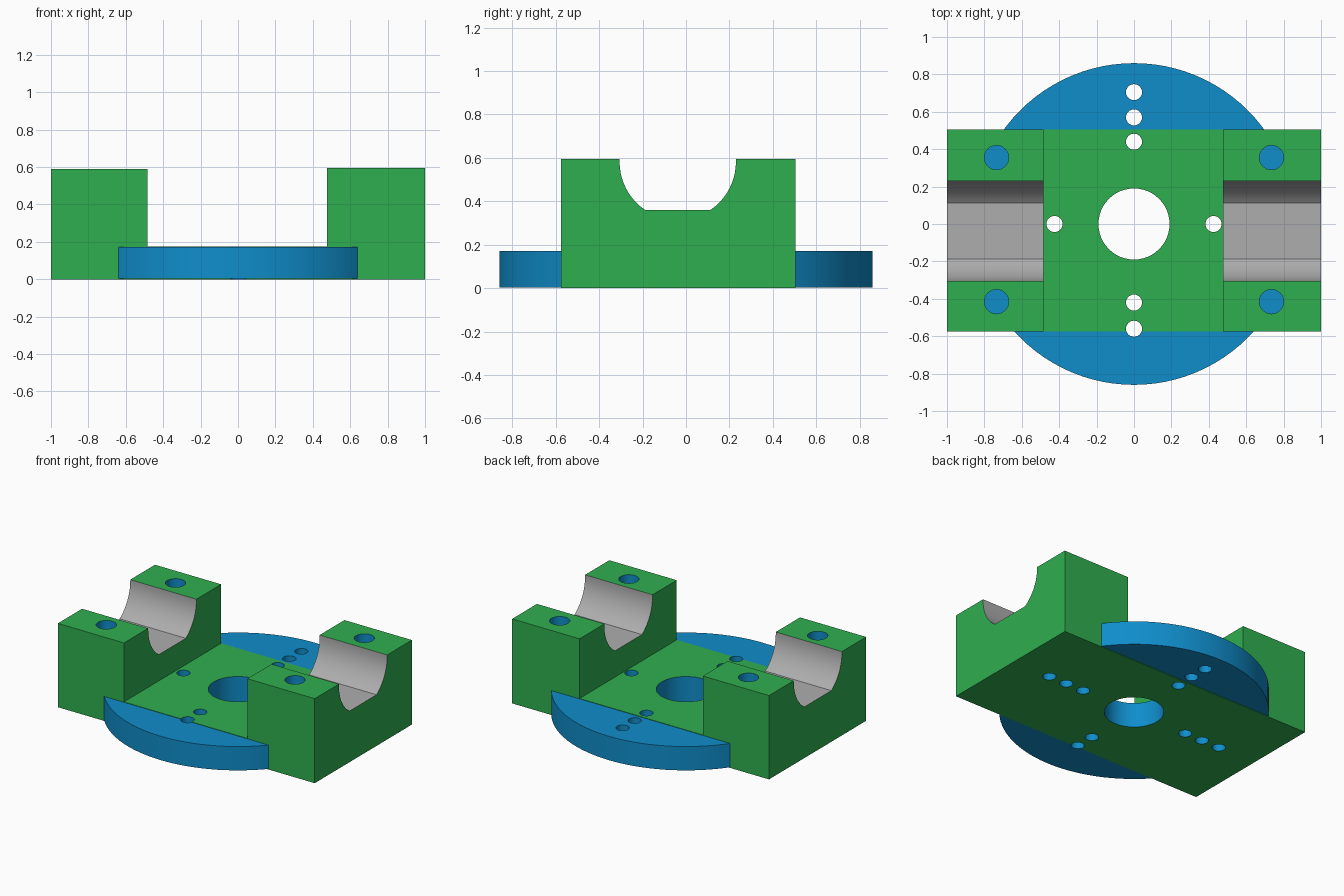
import bpy, bmesh, math

if "Cube" in bpy.data.objects:
    bpy.data.objects.remove(bpy.data.objects["Cube"])


def material(name, rgb):
    m = bpy.data.materials.new(name)
    m.diffuse_color = (*rgb, 1)
    m.use_nodes = True
    m.node_tree.nodes["Principled BSDF"].inputs["Base Color"].default_value = m.diffuse_color
    return m


GREEN = material("green", (0.028, 0.43, 0.078))
BLUE = material("blue", (0.005, 0.27, 0.60))
GREY = material("grey", (0.42, 0.42, 0.42))

Y0, Y1 = -0.575, 0.505      # front and back of the plate
TOP = 0.175                 # plate top height


def finish(bm, name, mats):
    bmesh.ops.recalc_face_normals(bm, faces=bm.faces)
    me = bpy.data.meshes.new(name)
    bm.to_mesh(me)
    bm.free()
    for m in mats:
        me.materials.append(m)
    ob = bpy.data.objects.new(name, me)
    bpy.context.collection.objects.link(ob)
    return ob


def extrude_x(name, profile, x0, x1, mats, index=lambda i: 0):
    """Prism of a (y, z) profile; index gives the material of side i."""
    bm = bmesh.new()
    a = [bm.verts.new((x0, y, z)) for y, z in profile]
    b = [bm.verts.new((x1, y, z)) for y, z in profile]
    bm.faces.new(a)
    bm.faces.new(b[::-1])
    n = len(a)
    for i in range(n):
        j = (i + 1) % n
        bm.faces.new((a[i], b[i], b[j], a[j])).material_index = index(i)
    return finish(bm, name, mats)


def cylinders(name, specs, z0, z1, mat):
    """One mesh of upright cylinders given as (x, y, radius, segments)."""
    bm = bmesh.new()
    for x, y, r, seg in specs:
        new = bmesh.ops.create_cone(bm, cap_ends=True, segments=seg, radius1=r,
                                    radius2=r, depth=z1 - z0)["verts"]
        bmesh.ops.translate(bm, verts=new, vec=(x, y, (z0 + z1) / 2))
    return finish(bm, name, [mat])


def cut(ob, cutter):
    mod = ob.modifiers.new("holes", "BOOLEAN")
    mod.operation = "DIFFERENCE"
    mod.solver = "EXACT"
    mod.material_mode = "TRANSFER"
    mod.object = cutter
    cutter.hide_render = True
    bpy.ops.object.select_all(action="DESELECT")
    ob.select_set(True)
    bpy.context.view_layer.objects.active = ob
    bpy.ops.object.modifier_apply(modifier=mod.name)


def smooth(ob):
    bpy.ops.object.select_all(action="DESELECT")
    ob.select_set(True)
    bpy.context.view_layer.objects.active = ob
    bpy.ops.object.shade_smooth_by_angle(angle=math.radians(30))


# Base plate and round flange
plate = extrude_x("base_plate", [(Y0, 0), (Y1, 0), (Y1, TOP), (Y0, TOP)],
                  -1, 1, [GREEN, BLUE])
flange = cylinders("round_flange", [(0, 0, 0.86, 96)], 0.004, TOP - 0.003, BLUE)

# Centre bore and rows of small through holes
holes = [(0, 0, 0.19, 48)]
holes += [(0, y, 0.043, 24) for y in (0.705, 0.57, 0.44, -0.42, -0.56)]
holes += [(s * x, 0, 0.043, 24) for s in (-1, 1) for x in (0.425, 0.565, 0.705)]
hole_cutter = cylinders("hole_cutter", holes, -0.2, 0.4, BLUE)
cut(plate, hole_cutter)
cut(flange, hole_cutter)

# Bearing blocks with a flat-bottomed round saddle
CY, CZ, R, FLAT = -0.038, 0.582, 0.268, 0.36
start = math.asin((CZ - FLAT) / R)
arc = [(CY + R * math.cos(t), CZ - R * math.sin(t))
       for t in (start * k / 10 for k in range(11))]
bolt_cutter = cylinders("bolt_hole_cutter",
                        [(sx * 0.735, y, 0.065, 32) for sx in (-1, 1)
                         for y in (0.355, -0.415)], 0.2, 0.9, BLUE)
blocks = []
for name, x0, x1, h in (("left_block", -1, -0.485, 0.59),
                        ("right_block", 0.475, 1, 0.595)):
    saddle = [(CY + R, h)] + arc
    saddle += [(2 * CY - y, z) for y, z in reversed(saddle)]
    profile = [(Y0, TOP), (Y1, TOP), (Y1, h)] + saddle + [(Y0, h)]
    last = 3 + len(saddle) - 1
    block = extrude_x(name, profile, x0, x1, [GREEN, GREY, BLUE],
                      lambda i: 1 if 3 <= i < last else 0)
    cut(block, bolt_cutter)
    blocks.append(block)

for c in (hole_cutter, bolt_cutter):
    bpy.data.objects.remove(c)
for ob in [plate, flange] + blocks:
    smooth(ob)
